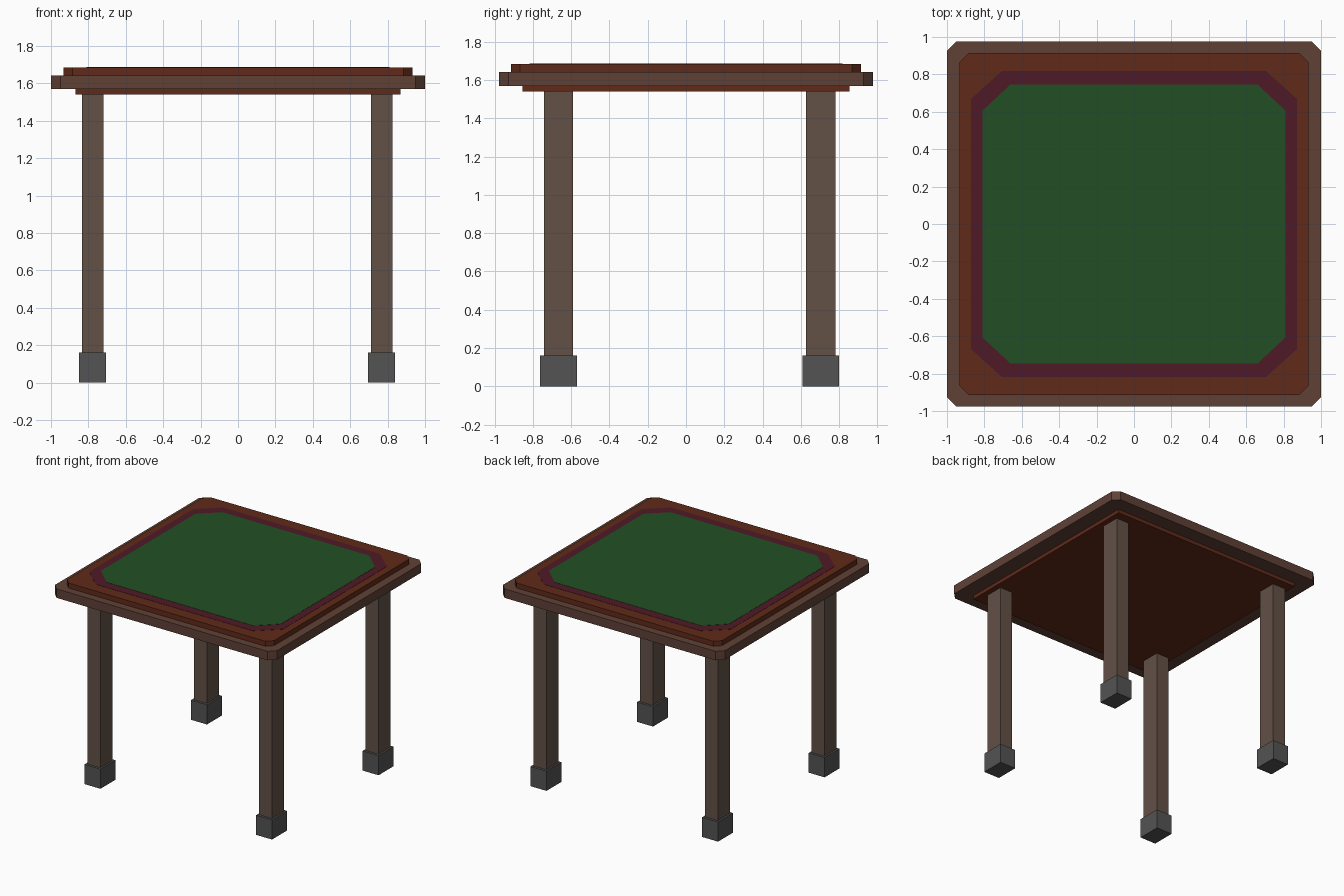
import bpy, bmesh

if "Cube" in bpy.data.objects:
    bpy.data.objects.remove(bpy.data.objects["Cube"])


def material(name, rgb):
    # colours given as display values 0-255, converted to linear
    m = bpy.data.materials.new(name)
    m.diffuse_color = (*[(c / 255) ** 2.2 for c in rgb], 1)
    m.use_nodes = True
    m.node_tree.nodes["Principled BSDF"].inputs["Base Color"].default_value = m.diffuse_color
    return m


FRAME = material("frame_wood", (96, 67, 57))
RED = material("red_wood", (96, 46, 31))
BORDER = material("border_purple", (80, 32, 43))
FELT = material("green_felt", (39, 80, 40))
LEG = material("leg_wood", (98, 82, 72))
FOOT = material("foot_metal", (84, 84, 84))


def slab(name, center, half, z0, z1, mat, cut=(0, 0)):
    """Extruded rectangle with optional clipped corners."""
    (cx, cy), (hx, hy), (a, b) = center, half, cut
    if a:
        pts = [(-hx + a, -hy), (hx - a, -hy), (hx, -hy + b), (hx, hy - b),
               (hx - a, hy), (-hx + a, hy), (-hx, hy - b), (-hx, -hy + b)]
    else:
        pts = [(-hx, -hy), (hx, -hy), (hx, hy), (-hx, hy)]
    bm = bmesh.new()
    face = bm.faces.new([bm.verts.new((cx + x, cy + y, z0)) for x, y in pts])
    top = bmesh.ops.extrude_face_region(bm, geom=[face])["geom"]
    for v in top:
        if isinstance(v, bmesh.types.BMVert):
            v.co.z = z1
    bmesh.ops.recalc_face_normals(bm, faces=bm.faces)
    me = bpy.data.meshes.new(name)
    bm.to_mesh(me)
    bm.free()
    me.materials.append(mat)
    ob = bpy.data.objects.new(name, me)
    bpy.context.collection.objects.link(ob)
    return ob


# Table top, stacked from the underside up to the felt
O = (0, 0)
slab("under_panel", O, (0.87, 0.855), 1.54, 1.571, RED)
slab("table_frame", O, (1.0, 0.976), 1.57, 1.643, FRAME, (0.05, 0.05))
slab("table_rim", O, (0.932, 0.913), 1.642, 1.684, RED, (0.046, 0.046))
slab("felt_border", O, (0.872, 0.818), 1.683, 1.6855, BORDER, (0.166, 0.15))
slab("felt", O, (0.81, 0.746), 1.685, 1.687, FELT, (0.15, 0.14))

# Legs and feet
for side, x in (("left", -0.777), ("right", 0.768)):
    for end, y in (("front", -0.666), ("back", 0.704)):
        slab(f"{end}_{side}_leg", (x, y), (0.0575, 0.077), 0.15, 1.545, LEG)
        slab(f"{end}_{side}_foot", (x, y), (0.072, 0.096), 0, 0.16, FOOT)
